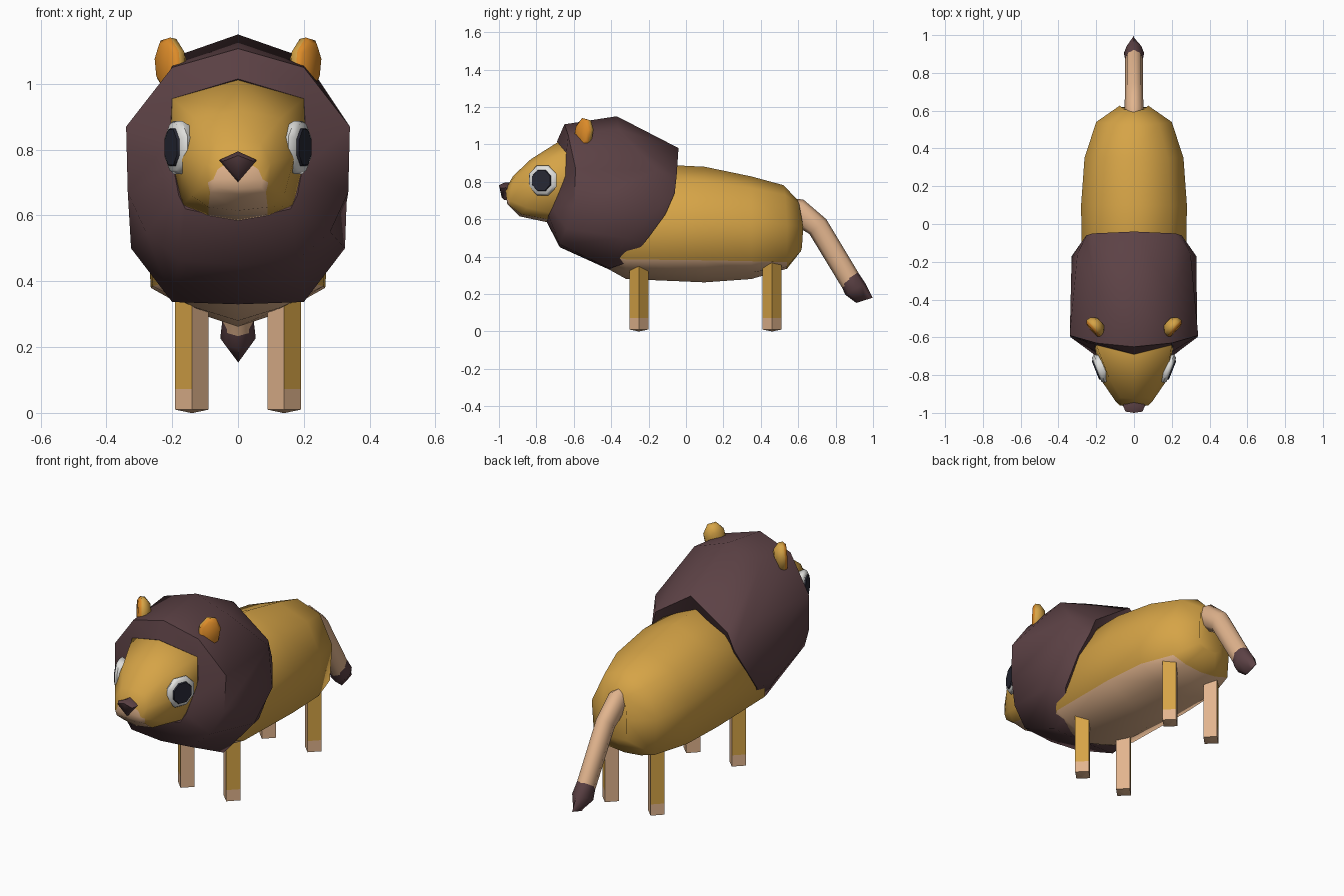
import bpy, bmesh, math
from mathutils import Vector

cube = bpy.data.objects.get("Cube")
if cube:
    bpy.data.objects.remove(cube, do_unlink=True)


def material(name, rgb):
    m = bpy.data.materials.new(name)
    m.use_nodes = True
    m.diffuse_color = (*rgb, 1)
    bsdf = next(n for n in m.node_tree.nodes if n.type == 'BSDF_PRINCIPLED')
    bsdf.inputs["Base Color"].default_value = (*rgb, 1)
    return m


GOLD = material("gold fur", (0.67, 0.37, 0.062))
TAN = material("tan fur", (0.76, 0.46, 0.27))
BROWN = material("dark brown", (0.108, 0.054, 0.060))
ORANGE = material("ear orange", (0.72, 0.26, 0.022))
WHITE = material("eye white", (0.75, 0.75, 0.73))
BLACK = material("pupil", (0.020, 0.021, 0.034))


def loft(name, rings, mats, rule=lambda i, k: 0, angle=62):
    """Skin closed rings and cap both ends; rule(ring, column) picks a material.
    The caps use ring -1 (start) and len(rings) - 1 (end)."""
    bm = bmesh.new()
    vs = [[bm.verts.new(p) for p in r] for r in rings]
    n = len(rings[0])
    for i in range(len(rings) - 1):
        for k in range(n):
            l = (k + 1) % n
            f = bm.faces.new((vs[i][k], vs[i][l], vs[i + 1][l], vs[i + 1][k]))
            f.material_index = rule(i, k)
    for i, r in ((-1, vs[0]), (len(rings) - 1, vs[-1])):
        bm.faces.new(r).material_index = rule(i, 0)
    bmesh.ops.recalc_face_normals(bm, faces=bm.faces)
    me = bpy.data.meshes.new(name)
    bm.to_mesh(me)
    bm.free()
    for m in mats:
        me.materials.append(m)
    ob = bpy.data.objects.new(name, me)
    bpy.context.collection.objects.link(ob)
    bpy.ops.object.select_all(action='DESELECT')
    ob.select_set(True)
    bpy.context.view_layer.objects.active = ob
    bpy.ops.object.shade_smooth_by_angle(angle=math.radians(angle))


def mirrored(half):
    """Close a half ring (top to bottom) across x = 0."""
    return half + [(-x, y, z) for x, y, z in reversed(half[1:-1])]


def column(k, n=6):
    """Same column number on both sides of a mirrored ring."""
    return k if k < n - 1 else 2 * (n - 1) - 1 - k


def disc(center, normal, up, steps, side, n=8):
    """Polygon rings stacked along a normal; steps are (offset, width, height)."""
    c, w = Vector(center), Vector(normal).normalized()
    v = Vector(up)
    v = (v - w * v.dot(w)).normalized()
    u = v.cross(w)
    rings = []
    for off, ru, rv in steps:
        ring = []
        for a in range(n):
            t = 2 * math.pi * (a + 0.5) / n
            p = c + w * off + u * ru * math.cos(t) + v * rv * math.sin(t)
            ring.append((p.x * side, p.y, p.z))
        rings.append(ring)
    return rings


# Body: half rings of top, shoulder, flank, belt line, low belly, keel
body = [
    [(0, -.41, .75), (.15, -.41, .70), (.22, -.41, .55), (.2, -.41, .40), (.1, -.41, .35), (0, -.41, .33)],
    [(0, -.30, .90), (.19, -.30, .80), (.275, -.30, .62), (.26, -.32, .385), (.13, -.32, .32), (0, -.32, .28)],
    [(0, .10, .88), (.19, .10, .80), (.28, .10, .62), (.265, .10, .38), (.13, .10, .305), (0, .10, .262)],
    [(0, .35, .828), (.18, .35, .765), (.262, .35, .60), (.25, .35, .375), (.12, .35, .315), (0, .35, .28)],
    [(0, .52, .782), (.13, .53, .73), (.2, .54, .57), (.185, .54, .37), (.1, .54, .345), (0, .54, .335)],
    [(0, .60, .70), (.05, .605, .68), (.075, .627, .56), (.07, .62, .45), (.04, .615, .43), (0, .615, .43)],
]
loft("body", [mirrored(r) for r in body], [GOLD, TAN],
     lambda i, k: int(i < 4 and column(k) >= 3))

# Mane: from the rim around the shoulders to the opening around the face
mane = [
    [(0, -.12, .82), (.15, -.12, .72), (.20, -.13, .66), (.22, -.18, .56), (.20, -.28, .46), (.12, -.35, .40), (0, -.35, .40)],
    [(0, -.04, .98), (.22, -.05, .83), (.252, -.06, .74), (.288, -.11, .625), (.283, -.22, .475), (.2, -.32, .365), (0, -.33, .35)],
    [(0, -.37, 1.15), (.2, -.36, 1.08), (.30, -.16, .86), (.33, -.17, .64), (.325, -.32, .50), (.2, -.41, .337), (0, -.41, .33)],
    [(0, -.65, 1.107), (.2, -.63, 1.05), (.34, -.59, .87), (.335, -.60, .67), (.28, -.64, .55), (.18, -.675, .465), (0, -.675, .45)],
    [(0, -.69, 1.015), (.2, -.64, .955), (.207, -.645, .83), (.195, -.68, .74), (.18, -.715, .66), (.16, -.735, .62), (0, -.745, .585)],
    [(0, -.60, .96), (.15, -.60, .91), (.16, -.60, .83), (.15, -.61, .76), (.14, -.62, .71), (.12, -.64, .68), (0, -.64, .66)],
]
loft("mane", [mirrored(r) for r in mane], [BROWN])

# Head: tapers to a tan muzzle
head = [
    [(0, -.55, .98), (.17, -.55, .93), (.18, -.55, .80), (.15, -.58, .68), (.08, -.60, .64), (0, -.60, .63)],
    [(0, -.68, 1.015), (.2, -.64, .955), (.207, -.66, .80), (.17, -.71, .63), (.09, -.74, .60), (0, -.75, .585)],
    [(0, -.83, .92), (.13, -.82, .895), (.172, -.83, .78), (.14, -.85, .66), (.09, -.88, .625), (0, -.89, .615)],
    [(0, -.925, .83), (.07, -.92, .82), (.1, -.935, .76), (.092, -.945, .70), (.085, -.94, .67), (0, -.94, .665)],
    [(0, -.965, .76), (.04, -.965, .755), (.062, -.96, .74), (.075, -.96, .71), (.07, -.955, .685), (0, -.955, .68)],
]


def head_rule(i, k):
    c = column(k)
    return int(i == 4 or (i >= 1 and c == 4) or (i == 3 and c == 3))


loft("head", [mirrored(r) for r in head], [GOLD, TAN], head_rule)

# Nose
nose = [
    [(0, -.93, .795), (.05, -.94, .765), (0, -.94, .70)],
    [(0, -.97, .795), (.057, -.965, .768), (0, -.97, .702)],
    [(0, -1.0, .782), (.045, -.993, .765), (0, -.985, .715)],
]
loft("nose", [mirrored(r) for r in nose], [BROWN])

# Tail: tube along a bent path, with a dark wedge tip
# (centre y, centre z, half width, half thickness, direction of thickness)
path = [(.56, .66, .045, .05, (.25, 1)), (.612, .632, .05, .075, (.2, 1)),
        (.705, .56, .048, .06, (.75, .66)), (.883, .265, .047, .058, (.84, .55))]
tip = [(.873, .285, .047, .056, (.84, .55)), (.905, .227, .054, .062, (.86, .5)),
       (.954, .166, .002, .046, (.95, .3))]


def tube(points, n=8):
    rings = []
    for y, z, w, t, d in points:
        d = Vector(d).normalized()
        rings.append([(w * math.sin(a), y + d.x * t * math.cos(a), z + d.y * t * math.cos(a))
                      for a in (2 * math.pi * k / n for k in range(n))])
    return rings


loft("tail", tube(path), [TAN])
loft("tail_tip", tube(tip), [BROWN])

# Parts that come in pairs
for s, label in ((1, "left"), (-1, "right")):
    # Legs: diamond posts, gold outside, tan inside and at the foot
    for y, place in ((-.252, "front"), (.46, "back")):
        rings = []
        for z, r in ((.0, .004), (.01, .051), (.072, .051), (.38, .051)):
            rings.append([(s * (.14 + r * math.cos(a)), y + r * math.sin(a), z)
                          for a in (math.pi * k / 2 for k in range(4))])
        loft(f"{place}_{label}_leg", rings, [GOLD, TAN],
             lambda i, k: int(i < 2 or k in (1, 2)))

    # Eyes: white disc with a raised pupil plate
    eye, look = (.183, -.766, .807), (.93, -.37, 0)
    loft(f"{label}_eye", disc(eye, look, (0, 0, 1),
         [(-.04, .065, .065), (.0, .087, .087), (.016, .074, .075)], s), [WHITE])
    loft(f"{label}_pupil", disc(eye, look, (0, 0, 1),
         [(.015, .06, .062), (.023, .056, .058)], s), [BLACK])

    # Ears: rounded back and orange inner face
    loft(f"{label}_ear", disc((.205, -.547, 1.057), (.75, -.66, .05), (.3, 0, 1),
         [(-.04, .03, .05), (-.014, .056, .084), (.010, .058, .087), (.024, .046, .07)], s),
         [GOLD, ORANGE], lambda i, k: int(i >= 2))
